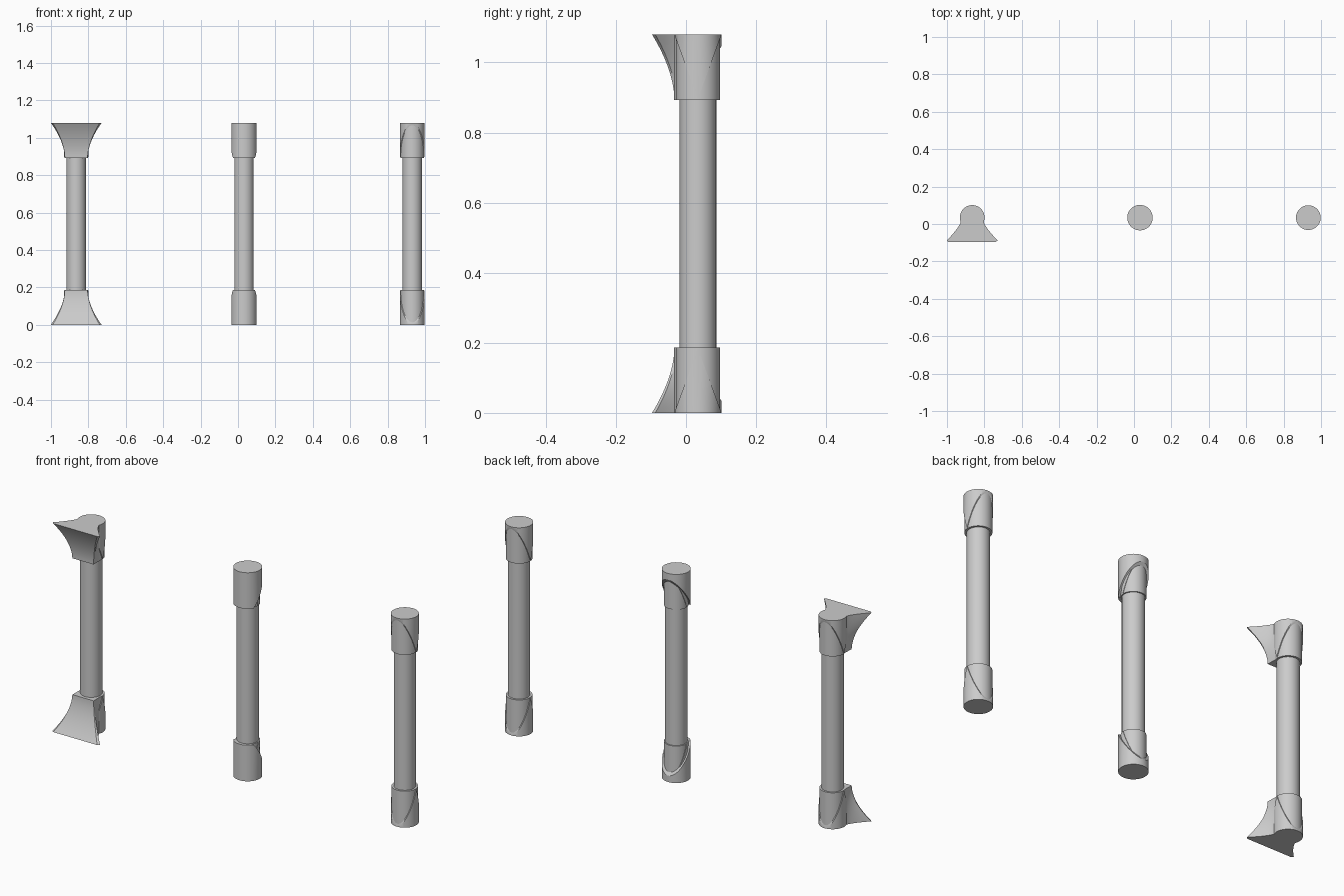
import bpy, bmesh, math
from mathutils import Vector, Matrix

cube = bpy.data.objects.get("Cube")
if cube:
    bpy.data.objects.remove(cube, do_unlink=True)

HEIGHT, CAP = 1.08, 0.187
MID = HEIGHT / 2
SIDES = 48

grey = bpy.data.materials.new("stone_grey")
grey.use_nodes = True
grey.diffuse_color = (0.6, 0.6, 0.6, 1)
grey.node_tree.nodes["Principled BSDF"].inputs["Base Color"].default_value = (0.6, 0.6, 0.6, 1)


def finish(bm, name, at, mirror=True):
    """Turn a bmesh into an object; the lower end is mirrored to the upper end."""
    bmesh.ops.recalc_face_normals(bm, faces=bm.faces)
    mesh = bpy.data.meshes.new(name)
    bm.to_mesh(mesh)
    bm.free()
    mesh.materials.append(grey)
    obj = bpy.data.objects.new(name, mesh)
    obj.location = (at[0], at[1], MID)
    bpy.context.collection.objects.link(obj)
    if mirror:
        mod = obj.modifiers.new("both_ends", 'MIRROR')
        mod.use_axis = (False, False, True)
        mod.use_mirror_merge = False
    bpy.ops.object.select_all(action='DESELECT')
    obj.select_set(True)
    bpy.context.view_layer.objects.active = obj
    bpy.ops.object.shade_smooth_by_angle(angle=math.radians(30))
    return obj


def cylinder(radius, low, high):
    bm = bmesh.new()
    bmesh.ops.create_cone(bm, cap_ends=True, segments=SIDES, radius1=radius, radius2=radius,
                          depth=high - low, matrix=Matrix.Translation((0, 0, (low + high) / 2 - MID)))
    return bm


def cut(bm, point, normal):
    """Remove the side the normal points to and close the opening."""
    geom = bm.verts[:] + bm.edges[:] + bm.faces[:]
    result = bmesh.ops.bisect_plane(bm, geom=geom, plane_co=Vector(point) - Vector((0, 0, MID)),
                                    plane_no=normal, clear_outer=True)
    edges = [e for e in result["geom_cut"] if isinstance(e, bmesh.types.BMEdge)]
    bmesh.ops.contextual_create(bm, geom=edges)


def shaft(name, at):
    finish(cylinder(0.052, 0.01, HEIGHT - 0.01), name + "_shaft", at, False)


def collar(name, at, core, sleeve):
    """Round collar with a sleeve cut to a wedge that narrows towards the shaft."""
    finish(cylinder(core, 0, CAP), name + "_collar", at)
    bm = cylinder(sleeve, 0, CAP)
    for side in (-1, 1):
        cut(bm, (0, 0, CAP - 0.003), (0, side * 0.18, 0.066))
    finish(bm, name + "_wedge_sleeve", at)


def slanted_sleeve(name, at):
    """Front sleeve cut by one slanted plane."""
    bm = cylinder(0.068, 0, CAP)
    cut(bm, (0, 0, 0.135), (0, 0.15, 0.1))
    finish(bm, name + "_slanted_sleeve", at)


def flare(name, at):
    """Foot that widens and reaches forward towards the end of the pillar."""
    bm = bmesh.new()
    rings, steps = 14, 8
    loft = []
    for i in range(rings + 1):
        s = i / rings
        spread = s ** 1.8
        wide, front = 0.061 + 0.075 * spread, -0.068 - 0.064 * spread
        half = []
        for j in range(steps + 1):
            k = j / steps
            half.append((0.06 + (wide - 0.06) * k ** 1.35, -0.02 + (front * 0.93 + 0.02) * k))
        half.append((wide - 0.01 * spread, front))
        outline = half + [(-x, y) for x, y in reversed(half)]
        z = CAP * (1 - s) - MID
        loft.append([bm.verts.new((x, y, z)) for x, y in outline])
    count = len(loft[0])
    for a, b in zip(loft, loft[1:]):
        for j in range(count):
            n = (j + 1) % count
            bm.faces.new((a[j], a[n], b[n], b[j]))
    bm.faces.new(loft[0])
    bm.faces.new(loft[-1])
    finish(bm, name + "_flare", at)


# Right pillar with flared ends
spot = (-0.865, 0.035)
shaft("right_pillar", spot)
collar("right_pillar", spot, 0.062, 0.066)
flare("right_pillar", spot)

# Middle pillar with slanted sleeves
spot = (0.032, 0.034)
shaft("middle_pillar", spot)
collar("middle_pillar", spot, 0.058, 0.06)
slanted_sleeve("middle_pillar", spot)

# Left pillar with wedge sleeves
spot = (0.932, 0.034)
shaft("left_pillar", spot)
collar("left_pillar", spot, 0.0625, 0.066)
